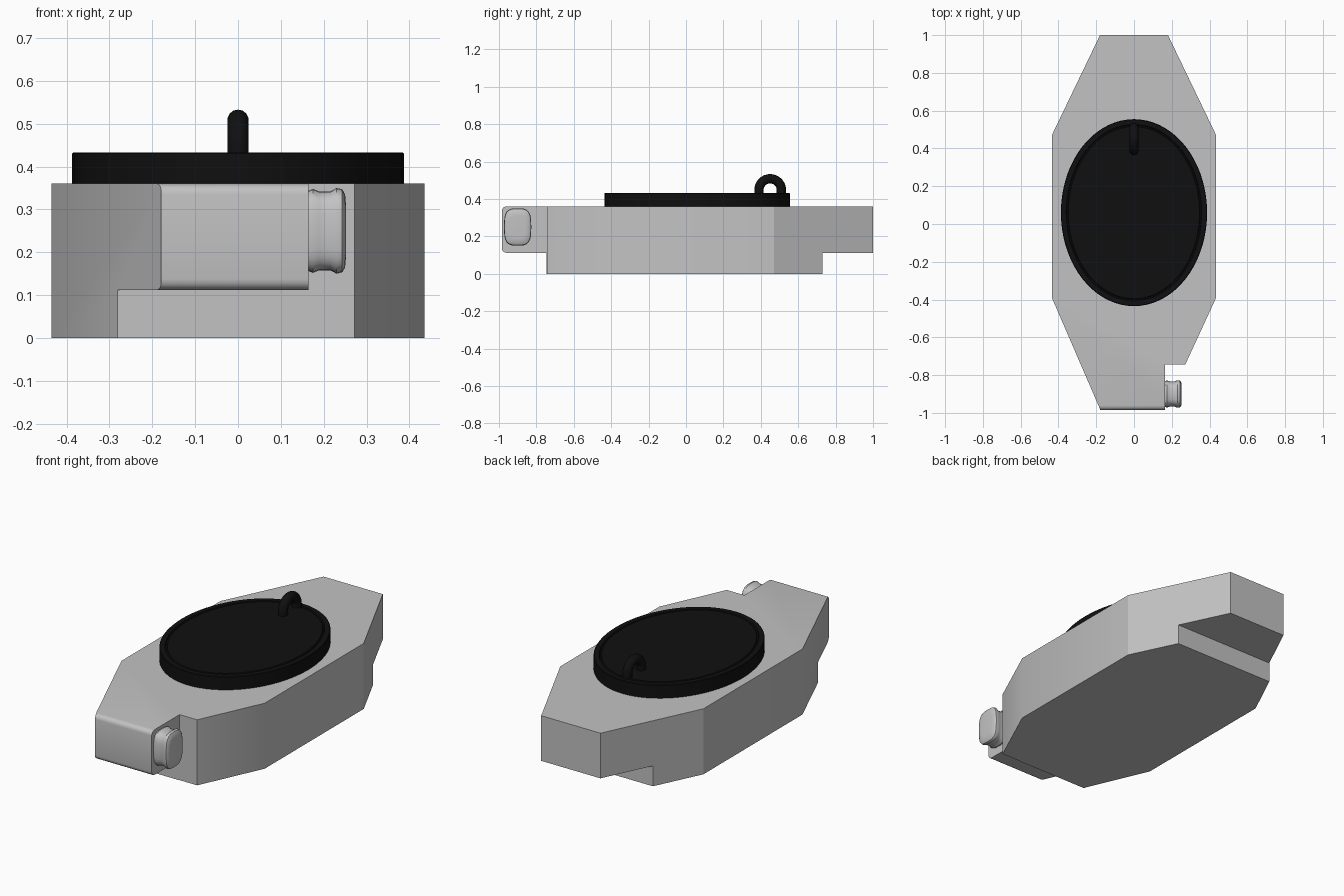
import bpy, bmesh, math
from mathutils import Vector

if "Cube" in bpy.data.objects:
    bpy.data.objects.remove(bpy.data.objects["Cube"])


def material(name, rgb):
    m = bpy.data.materials.new(name)
    m.diffuse_color = (*rgb, 1)
    m.use_nodes = True
    m.node_tree.nodes["Principled BSDF"].inputs["Base Color"].default_value = m.diffuse_color
    return m


GREY = material("light grey", (0.54, 0.54, 0.54))
BLACK = material("black", (0.005, 0.005, 0.005))


def finish(name, bm, mat, smooth=None):
    bmesh.ops.recalc_face_normals(bm, faces=bm.faces[:])
    me = bpy.data.meshes.new(name)
    bm.to_mesh(me)
    bm.free()
    ob = bpy.data.objects.new(name, me)
    bpy.context.collection.objects.link(ob)
    me.materials.append(mat)
    if smooth:
        bpy.ops.object.select_all(action='DESELECT')
        ob.select_set(True)
        bpy.context.view_layer.objects.active = ob
        bpy.ops.object.shade_smooth_by_angle(angle=math.radians(smooth))
    return ob


def prism(name, points, direction, mat):
    bm = bmesh.new()
    face = bm.faces.new([bm.verts.new(p) for p in points])
    ext = bmesh.ops.extrude_face_region(bm, geom=[face])
    moved = [v for v in ext["geom"] if isinstance(v, bmesh.types.BMVert)]
    bmesh.ops.translate(bm, verts=moved, vec=Vector(direction))
    return finish(name, bm, mat)


def loft(name, rings, mat, smooth):
    """Closed stack of rings, capped at both ends."""
    bm = bmesh.new()
    vs = [[bm.verts.new(p) for p in r] for r in rings]
    n = len(vs[0])
    for a, b in zip(vs, vs[1:]):
        for i in range(n):
            j = (i + 1) % n
            bm.faces.new((a[i], a[j], b[j], b[i]))
    bm.faces.new(vs[0])
    bm.faces.new(vs[-1])
    return finish(name, bm, mat, smooth)


# Body: plan outline intersected with the side profile
plan = [(-0.18, -1.1), (0.165, -1.1), (0.165, -0.743), (0.272, -0.743),
        (0.435, -0.39), (0.435, 0.47), (0.18, 1.0), (-0.18, 1.0),
        (-0.435, 0.47), (-0.435, -0.39), (-0.18, -0.98)]
body = prism("body", [(x, y, -0.1) for x, y in plan], (0, 0, 0.7), GREY)

R, NOSE, TOP, UNDER = 0.025, -0.985, 0.36, 0.112
side = [(-0.745, 0), (0.73, 0), (0.73, UNDER), (1.1, UNDER), (1.1, TOP)]
for cz, start in ((TOP - R, 90), (UNDER + R, 180)):
    for k in range(5):
        a = math.radians(start + k * 22.5)
        side.append((NOSE + R + R * math.cos(a), cz + R * math.sin(a)))
side.append((-0.745, UNDER))
cutter = prism("side_profile_cutter", [(-0.6, y, z) for y, z in side], (1.2, 0, 0), GREY)
cutter.hide_render = True
mod = body.modifiers.new("side profile", 'BOOLEAN')
mod.operation, mod.object, mod.solver = 'INTERSECT', cutter, 'EXACT'
bpy.context.view_layer.objects.active = body
bpy.ops.object.modifier_apply(modifier=mod.name)
bpy.data.objects.remove(cutter)
bpy.ops.object.select_all(action='DESELECT')
body.select_set(True)
bpy.ops.object.shade_smooth_by_angle(angle=math.radians(25))


# Oval lid with a shallow groove near the rim
def oval(inset, z, n=72):
    return [((0.387 - inset) * math.cos(2 * math.pi * i / n),
             0.06 + (0.495 - inset) * math.sin(2 * math.pi * i / n), z) for i in range(n)]


loft("lid", [oval(*p) for p in ((0, 0.357), (0, 0.43), (0.003, 0.433), (0.028, 0.433),
                                (0.031, 0.426), (0.037, 0.426), (0.04, 0.433))], BLACK, 30)

# Handle: arched round bar on the lid
path = [(0.06, 0.425 - 0.448)]
path += [(0.06 * math.cos(math.pi * k / 16), 0.06 * math.sin(math.pi * k / 16)) for k in range(17)]
path += [(-0.06, 0.425 - 0.448)]
rings = []
for y, z in path:
    a = math.atan2(max(z, 0), y)
    ring = []
    for k in range(14):
        t = 2 * math.pi * k / 14
        d = 0.025 * math.cos(t)
        ring.append((0.025 * math.sin(t), 0.45 + y + d * math.cos(a), 0.448 + z + d * math.sin(a)))
    rings.append(ring)
loft("handle", rings, BLACK, 40)


# Side knob: rounded-square sections stacked along x
def section(x, s, n=24):
    ring = []
    for k in range(n):
        t = 2 * math.pi * k / n
        c, d = math.cos(t), math.sin(t)
        ring.append((x, -0.9 + s * 0.073 * math.copysign(abs(c) ** 0.6, c),
                     0.25 + s * 0.1 * math.copysign(abs(d) ** 0.6, d)))
    return ring


loft("side_knob", [section(*p) for p in ((0.16, 0.92), (0.175, 0.98), (0.19, 0.92), (0.215, 0.92),
                                         (0.23, 1.0), (0.243, 0.97), (0.25, 0.85), (0.252, 0.6))],
     GREY, 40)
